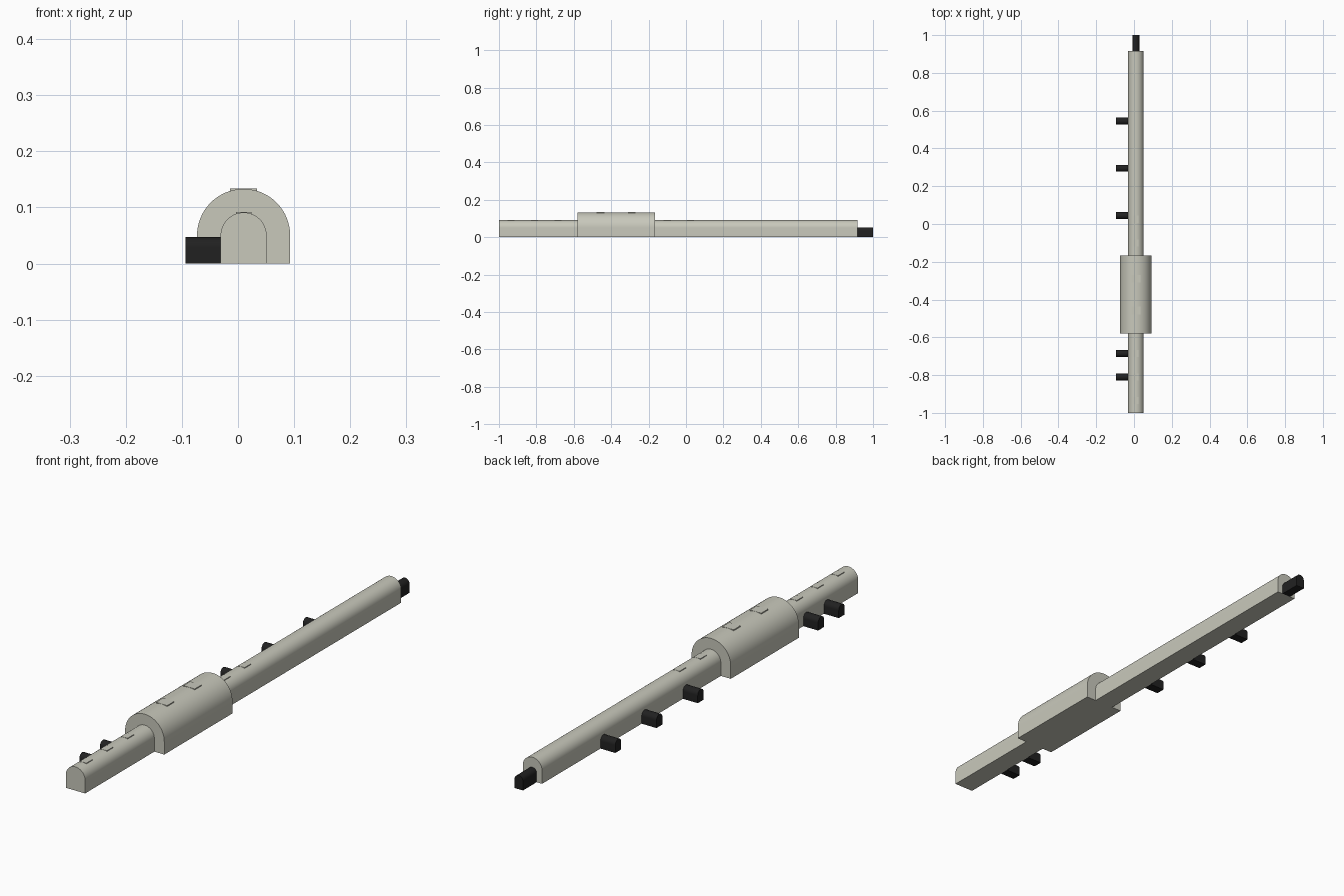
import bpy, math
from mathutils import Vector

if "Cube" in bpy.data.objects:
    bpy.data.objects.remove(bpy.data.objects["Cube"])

def material(name, rgb):
    m = bpy.data.materials.new(name)
    m.diffuse_color = (*rgb, 1)
    m.use_nodes = True
    m.node_tree.nodes["Principled BSDF"].inputs["Base Color"].default_value = m.diffuse_color
    return m

CONCRETE = material("pale concrete", (0.58, 0.58, 0.50))
BLACK = material("black", (0.015, 0.015, 0.015))
CX = 0.01  # centre line of the main tunnel


def add_mesh(name, verts, faces, mat):
    me = bpy.data.meshes.new(name)
    me.from_pydata(verts, [], faces)
    me.materials.append(mat)
    ob = bpy.data.objects.new(name, me)
    bpy.context.collection.objects.link(ob)
    bpy.ops.object.select_all(action='DESELECT')
    ob.select_set(True)
    bpy.context.view_layer.objects.active = ob
    bpy.ops.object.mode_set(mode='EDIT')
    bpy.ops.mesh.select_all(action='SELECT')
    bpy.ops.mesh.normals_make_consistent(inside=False)
    bpy.ops.object.mode_set(mode='OBJECT')
    bpy.ops.object.shade_smooth_by_angle(angle=math.radians(30))
    return ob


def arch(name, start, end, radius, spring, mat, segs=32):
    """Solid vault: straight walls to the spring height, half-round roof."""
    start, end = Vector(start), Vector(end)
    side = (end - start).normalized().cross(Vector((0, 0, 1)))
    prof = [(radius, 0)]
    for i in range(segs + 1):
        a = math.pi * i / segs
        prof.append((radius * math.cos(a), spring + radius * math.sin(a)))
    prof.append((-radius, 0))
    n = len(prof)
    verts = [p + side * u + Vector((0, 0, z)) for p in (start, end) for u, z in prof]
    faces = [(i, (i + 1) % n, n + (i + 1) % n, n + i) for i in range(n)]
    faces += [tuple(range(n)), tuple(range(n, 2 * n))]
    return add_mesh(name, verts, faces, mat)


def plate(name, y, w, d, top, thick):
    verts = [(CX + sx * w / 2, y + sy * d / 2, z)
             for z in (top - thick, top)
             for sx, sy in ((-1, -1), (1, -1), (1, 1), (-1, 1))]
    faces = [(0, 1, 2, 3), (4, 5, 6, 7)] + [(i, (i + 1) % 4, 4 + (i + 1) % 4, 4 + i) for i in range(4)]
    return add_mesh(name, verts, faces, CONCRETE)


# Main tunnel and wide hall
arch("front_tunnel", (CX, -1, 0), (CX, -0.58, 0), 0.041, 0.05, CONCRETE)
arch("station_hall", (CX, -0.58, 0), (CX, -0.167, 0), 0.083, 0.05, CONCRETE)
arch("rear_tunnel", (CX, -0.167, 0), (CX, 0.917, 0), 0.041, 0.05, CONCRETE)

# Black passages at the rear end and along the left wall
arch("end_passage", (CX, 0.917, 0), (CX, 1, 0), 0.018, 0.035, BLACK, 16)
for y in (0.545, 0.295, 0.045, -0.685, -0.81):
    arch("side_passage", (CX - 0.041, y, 0), (-0.094, y, 0), 0.018, 0.029, BLACK, 16)

# Flat roof plates
for y in (0.025, -0.1, -0.685, -0.81, -0.935):
    plate("tunnel_roof_plate", y, 0.028, 0.038, 0.0915, 0.006)
for y in (-0.29, -0.457):
    plate("hall_roof_plate", y, 0.048, 0.042, 0.1335, 0.008)
